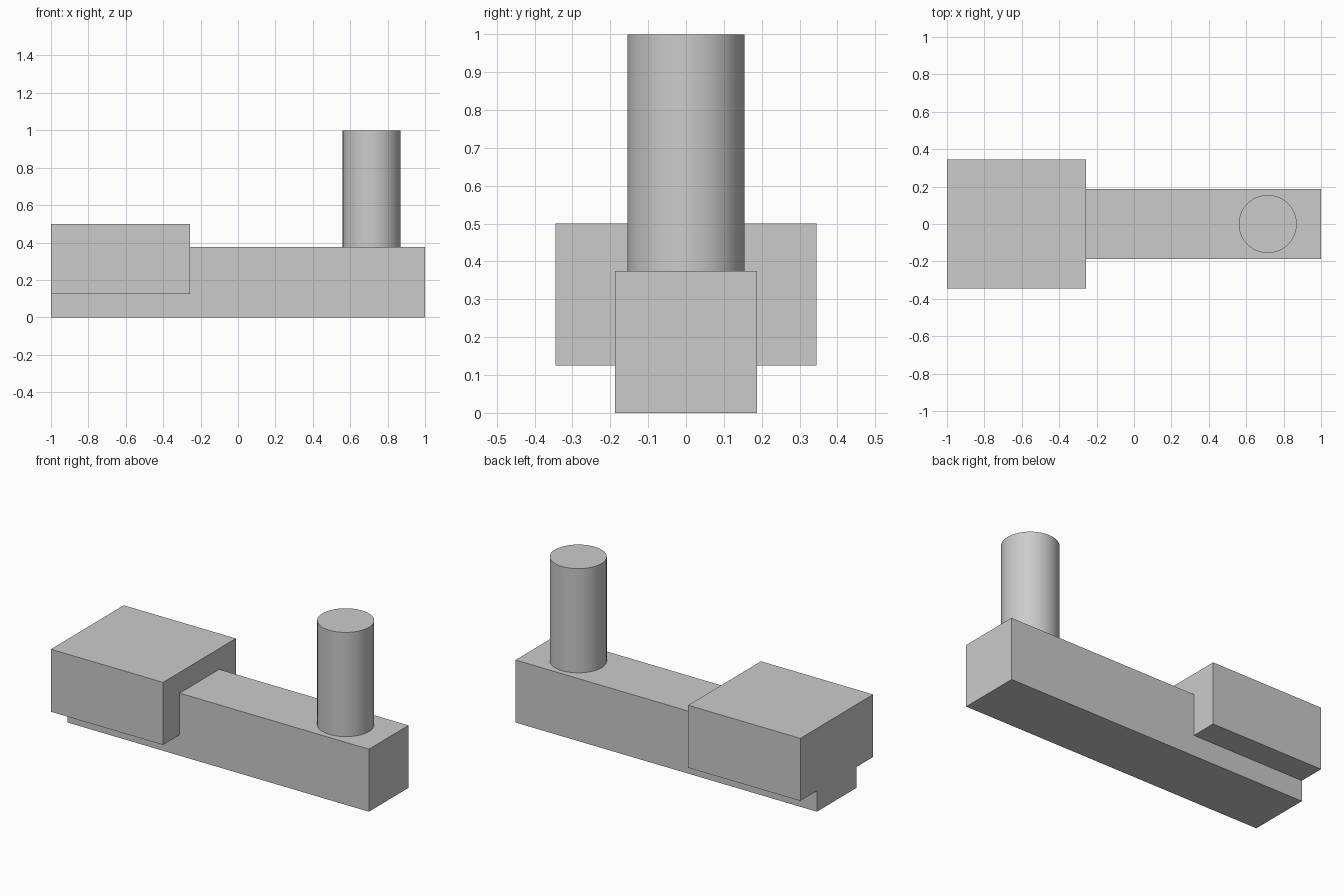
import bpy
import math

cube = bpy.data.objects.get("Cube")
if cube:
    bpy.data.objects.remove(cube, do_unlink=True)

# Single plain grey
grey = bpy.data.materials.new("light_grey")
grey.use_nodes = True
colour = (0.6, 0.6, 0.6, 1)
grey.diffuse_color = colour
bsdf = next(n for n in grey.node_tree.nodes if n.type == 'BSDF_PRINCIPLED')
bsdf.inputs["Base Color"].default_value = colour


def finish(name):
    obj = bpy.context.object
    obj.name = name
    obj.data.name = name
    obj.data.materials.append(grey)
    bpy.ops.object.transform_apply(location=False, rotation=False, scale=True)
    return obj


def box(name, x0, x1, half_width, z0, z1):
    bpy.ops.mesh.primitive_cube_add(size=1, location=((x0 + x1) / 2, 0, (z0 + z1) / 2))
    bpy.context.object.scale = (x1 - x0, 2 * half_width, z1 - z0)
    return finish(name)


# Long arm and the wider block straddling its end
box("arm", -1, 1, 0.187, 0, 0.375)
box("end_block", -1, -0.256, 0.345, 0.125, 0.5)

# Upright round pin, standing on the arm
bpy.ops.mesh.primitive_cylinder_add(vertices=64, radius=0.155, depth=0.625,
                                    location=(0.715, 0, 0.6875))
finish("pin")
bpy.ops.object.shade_smooth_by_angle(angle=math.radians(30))
